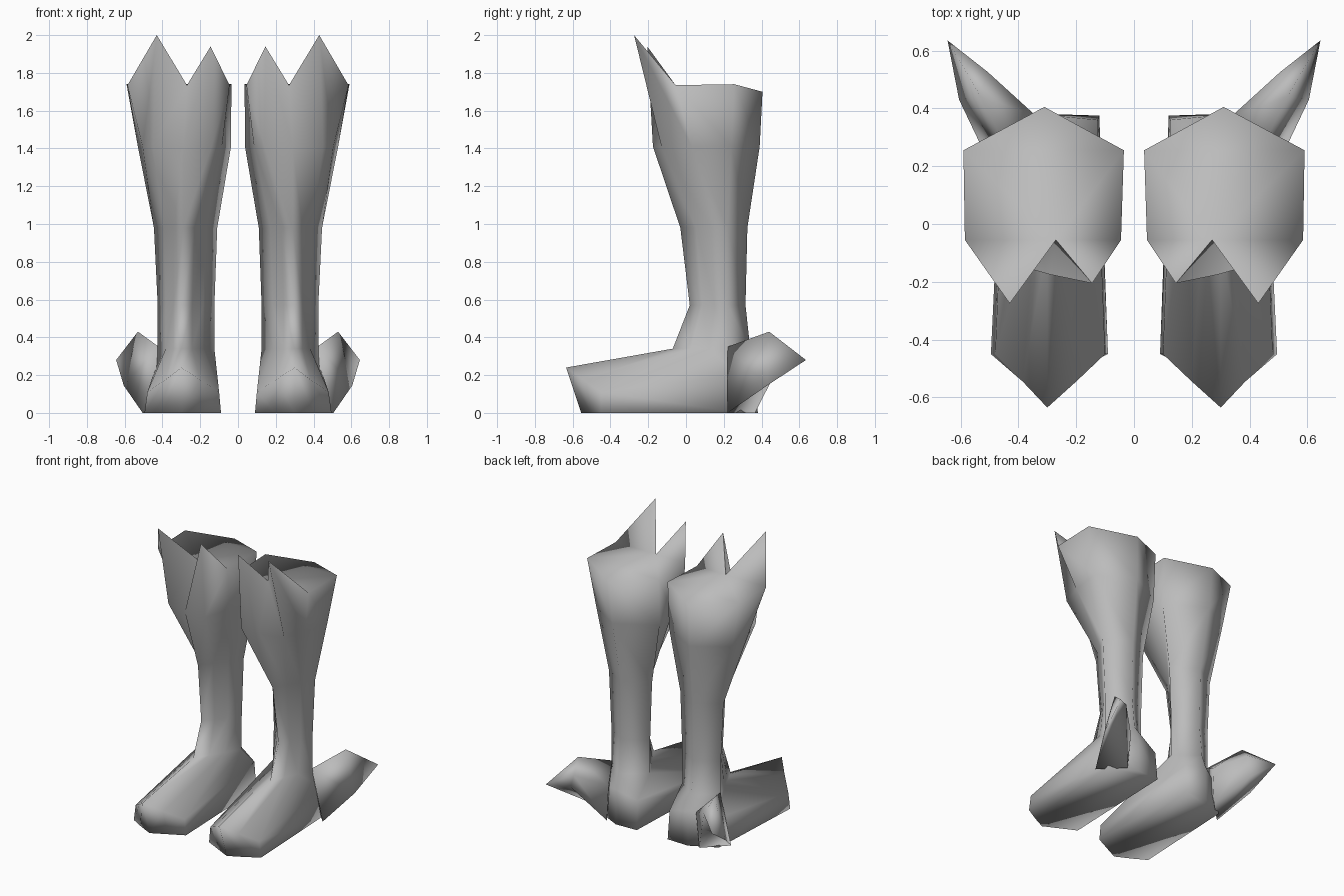
import bpy, bmesh
from mathutils import Vector

if "Cube" in bpy.data.objects:
    bpy.data.objects.remove(bpy.data.objects["Cube"])

grey = bpy.data.materials.new("boot grey")
grey.diffuse_color = (0.5, 0.5, 0.5, 1)
grey.use_nodes = True
grey.node_tree.nodes["Principled BSDF"].inputs["Base Color"].default_value = grey.diffuse_color


def make_object(name, bm):
    """Smooth the mesh, add it to the scene and mirror it to the other foot."""
    bmesh.ops.recalc_face_normals(bm, faces=bm.faces)
    for f in bm.faces:
        f.smooth = True
    me = bpy.data.meshes.new(name)
    bm.to_mesh(me)
    bm.free()
    me.materials.append(grey)
    ob = bpy.data.objects.new(name, me)
    bpy.context.collection.objects.link(ob)
    mod = ob.modifiers.new("other foot", 'MIRROR')
    mod.use_mirror_merge = False
    return ob


def loft(bm, rings):
    """Join rings of equal point count with quads; returns the vertex rings."""
    vr = [[bm.verts.new(p) for p in r] for r in rings]
    n = len(vr[0])
    for a, b in zip(vr, vr[1:]):
        for i in range(n):
            j = (i + 1) % n
            bm.faces.new((a[i], a[j], b[j], b[i]))
    return vr


def level(z, pts):
    return [(x, y, z) for x, y in pts]


def wedge(z, front, inner, back, outer):
    """Leg section with a ridge in front and straight flanks."""
    f, i, b, o = (Vector((x, y, z)) for x, y in (front, inner, back, outer))
    return [f.lerp(i, .66), i, b, o, f.lerp(o, .66), f.lerp(o, .33), f, f.lerp(i, .33)]


# Boot columns: inner front, inner back, back, outer back, outer front,
# front outer, front middle, front inner
base = level(0, [(.09, -.45), (.12, .375), (.28, .38), (.46, .29),
                 (.495, -.45), (.40, -.505), (.30, -.555), (.20, -.505)])
toe = [(.10, -.45, .11), (.125, .36, .20), (.28, .375, .24), (.45, .28, .20),
       (.48, -.45, .11), (.385, -.545, .175), (.30, -.635, .24), (.20, -.545, .175)]
instep = wedge(.34, (.30, -.07), (.125, .22), (.28, .34), (.425, .22))
ankle = wedge(.57, (.30, .02), (.125, .22), (.28, .315), (.425, .22))
shin = wedge(.98, (.29, -.03), (.11, .22), (.28, .325), (.445, .22))
calf = level(1.41, [(.085, .03), (.037, .24), (.30, .39), (.53, .24),
                    (.505, .03), (.45, -.13), (.29, -.175), (.14, -.165)])
cuff = [(.045, -.055, 1.735), (.035, .255, 1.74), (.31, .405, 1.70),
        (.59, .255, 1.74), (.585, -.055, 1.735), (.43, -.275, 2.0),
        (.27, -.055, 1.735), (.145, -.205, 1.94)]

bm = bmesh.new()
rings = loft(bm, [base, toe, instep, ankle, shin, calf, cuff])
bm.faces.new(rings[0])
top = rings[-1]
# closed top, and the backs of the two cuff points
bm.faces.new(top[:5] + [top[6]])
bm.faces.new((top[4], top[5], top[6]))
bm.faces.new((top[6], top[7], top[0]))
for i in (4, 5, 6, 7):
    bm.edges.get((top[i], top[(i + 1) % 8])).smooth = False
make_object("boot", bm)

# Wing flaring backward from the outer side of the heel
bm = bmesh.new()
root = [(.42, .22, .35), (.505, .22, .0), (.36, .365, .0), (.34, .375, .25)]
middle = [(.53, .44, .43), (.605, .43, .145), (.56, .48, .225), (.505, .525, .34)]
vr = loft(bm, [root, middle])
bm.faces.new(vr[0])
tip = bm.verts.new((.645, .635, .28))
for i in range(4):
    bm.faces.new((vr[1][i], vr[1][(i + 1) % 4], tip))
make_object("heel_wing", bm)
